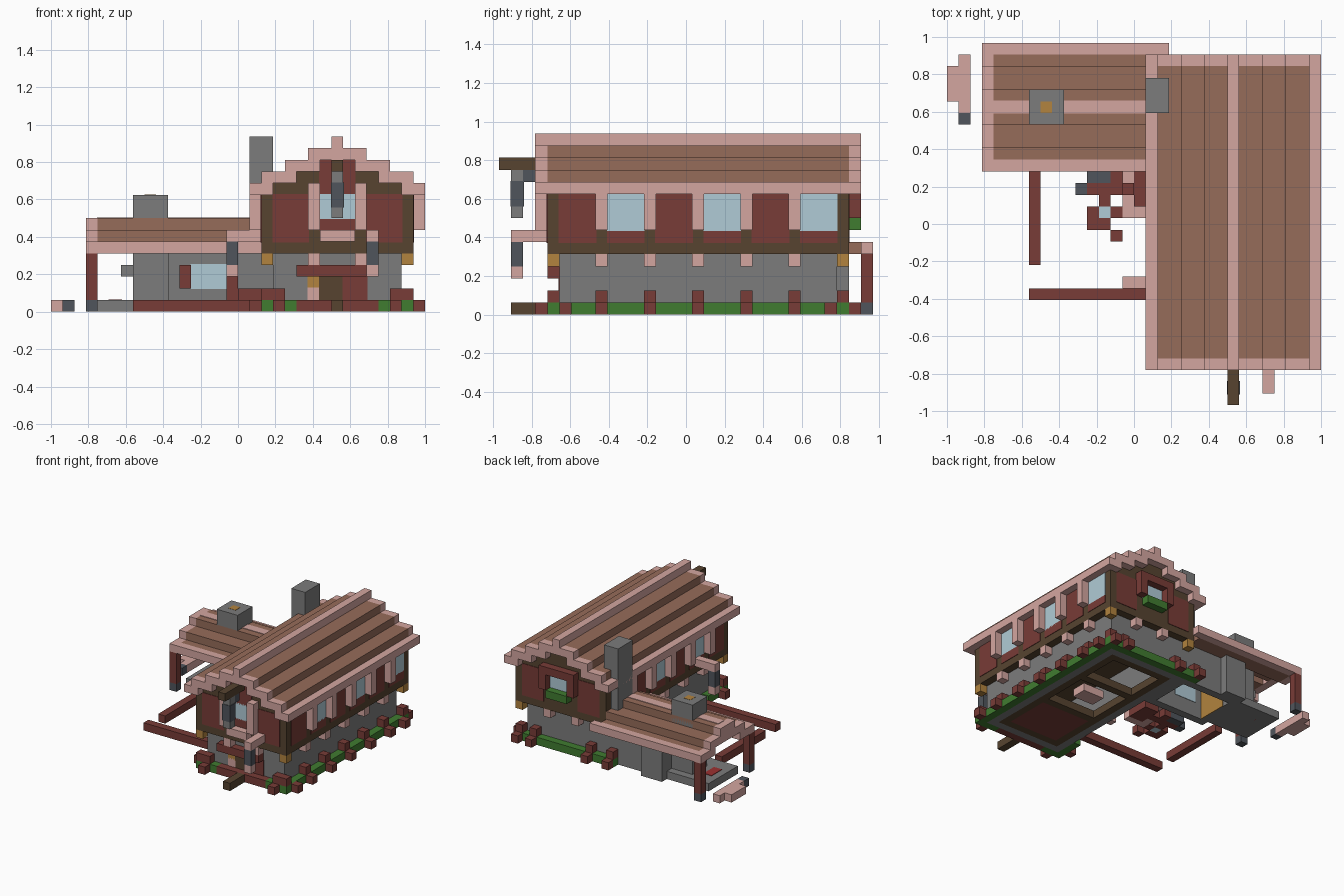
import bpy

# Remove the default cube only
if "Cube" in bpy.data.objects:
    bpy.data.objects.remove(bpy.data.objects["Cube"])

UNIT = 1 / 16          # edge of one building block
PROUD = 0.004          # how far a painted panel stands out


def material(name, hexcode):
    """Flat colour from an sRGB hex code."""
    rgb = [c / 255 for c in bytes.fromhex(hexcode)]
    lin = [c / 12.92 if c < 0.04 else ((c + 0.055) / 1.055) ** 2.4 for c in rgb]
    mat = bpy.data.materials.new(name)
    mat.use_nodes = True
    mat.diffuse_color = (*lin, 1)
    mat.node_tree.nodes["Principled BSDF"].inputs["Base Color"].default_value = (*lin, 1)
    return mat


PINK = material("pale_pink_timber", "d4a6a0")
ROOF = material("brown_roof", "966c5a")
WOOD = material("dark_wood", "574430")
RED = material("dark_red", "783c37")
STONE = material("grey_stone", "7c7c7c")
SLATE = material("dark_slate", "50555c")
GREEN = material("leaf_green", "407c30")
AMBER = material("amber", "b2833e")
GLASS = material("pale_blue_glass", "b0cbd6")
COAL = material("hot_red", "9c3030")


def box(name, mat, x, y, z, proud=0.0):
    """Box from block coordinates; a single number means one block."""
    spans = [s if isinstance(s, tuple) else (s, s + 1) for s in (x, y, z)]
    origin = (-1, -31 / 32, 0)
    lo = [o + s[0] * UNIT - proud for o, s in zip(origin, spans)]
    hi = [o + s[1] * UNIT + proud for o, s in zip(origin, spans)]
    lo[2] = max(lo[2], 0)
    verts = [(a, b, c) for a in (lo[0], hi[0]) for b in (lo[1], hi[1]) for c in (lo[2], hi[2])]
    faces = [(0, 1, 3, 2), (4, 6, 7, 5), (0, 4, 5, 1), (2, 3, 7, 6), (0, 2, 6, 4), (1, 5, 7, 3)]
    mesh = bpy.data.meshes.new(name)
    mesh.from_pydata(verts, [], faces)
    mesh.materials.append(mat)
    obj = bpy.data.objects.new(name, mesh)
    bpy.context.collection.objects.link(obj)


def panel(name, mat, x, y, z):
    box(name, mat, x, y, z, PROUD)


def flip(x):
    """Mirror a block span across the main ridge."""
    lo, hi = x if isinstance(x, tuple) else (x, x + 1)
    return (49 - hi, 49 - lo)


def both(make, name, mat, x, y, z):
    make("left_" + name, mat, x, y, z)
    make("right_" + name, mat, flip(x), y, z)


def ring(name, mat, x, y, z):
    """Four walls, one block thick."""
    (a, b), (c, d) = x, y
    box(name + "_left", mat, a, y, z)
    box(name + "_right", mat, b - 1, y, z)
    box(name + "_front", mat, (a + 1, b - 1), c, z)
    box(name + "_back", mat, (a + 1, b - 1), d - 1, z)


# Main house shell and floors
ring("ground_wall", STONE, (19, 30), (5, 28), (0, 5))
ring("upper_wall", WOOD, (18, 31), (4, 29), (5, 10))
box("upper_floor", WOOD, (19, 30), (5, 28), 5)
ring("floor_frame", WOOD, (20, 29), (6, 27), 0)
box("floor_rug", RED, (21, 28), (7, 13), 0)
for y in (13, 20):
    box("floor_beam", WOOD, (21, 28), y, 0)
box("table", PINK, (22, 25), (15, 17), 1)

# Main roof: stepped strips with pale trim at both ends
for level, x in ((10, (17, 19)), (11, (18, 21)), (12, (20, 23))):
    both(box, "roof_step", PINK if level == 10 else ROOF, x, (4, 29), level)
    for y in (3, 29):
        both(box, "roof_trim", PINK, x, y, level)
box("roof_top_step", ROOF, (22, 27), (4, 29), 13)
for y in (3, 29):
    box("roof_top_trim", PINK, (22, 27), y, 13)
box("roof_ridge", PINK, 24, (3, 30), 14)

# Gables at both ends
for y in (4, 28):
    for level, x in ((10, (19, 30)), (11, (21, 28)), (12, (23, 26))):
        box("gable_wall", WOOD, x, y, level)
    both(panel, "gable_panel", RED, (19, 22), y, (6, 10))

# Side walls: panels, windows, posts and brackets
for n in range(3):
    y = 5 + 8 * n
    both(panel, "side_panel", RED, 18, (y, y + 3), (6, 10))
    both(panel, "side_window", GLASS, 18, (y + 4, y + 7), (7, 10))
    both(panel, "window_apron", RED, 18, (y + 4, y + 7), 6)
for y in range(8, 25, 4):
    both(box, "wall_post", PINK, 17, y, (7, 10))
    both(box, "wall_bracket", PINK, 18, y, 4)
for y in (4, 28):
    both(box, "corner_lamp", AMBER, 18, y, 4)
    both(box, "gable_bracket", PINK, 22, y, 4)

# Front gable window and beam with hanging lantern
panel("front_window", GLASS, (23, 26), 4, (8, 10))
panel("front_window_apron", RED, (23, 26), 4, 7)
panel("front_window_head", RED, (23, 26), 4, (10, 13))
box("front_window_sill", PINK, (23, 26), 3, 6)
both(box, "front_window_post", PINK, 22, 3, (7, 11))
box("lantern_beam", WOOD, 24, (0, 4), 12)
box("lantern_chain", STONE, 24, 1, (8, 12))
panel("lantern_glass", SLATE, 24, 1, (9, 11))
box("lantern_brace", SLATE, 24, 2, 11)

# Back gable window with frame and planter
panel("back_window", GLASS, (23, 26), 28, (8, 10))
both(box, "back_window_jamb", RED, 22, 29, (8, 10))
box("back_window_head", RED, (22, 27), 29, 10)
box("back_planter", GREEN, (23, 26), 29, 7)

# Arm lanterns on the front and left side
box("front_lantern_arm", PINK, 27, (1, 4), 6)
box("front_lantern", SLATE, 27, 1, (4, 6))
box("front_lantern_foot", PINK, 27, 1, 3)
box("side_lantern_arm", PINK, (15, 18), 10, 6)
box("side_lantern", SLATE, 15, 10, (4, 6))
box("side_lantern_foot", PINK, 15, 10, 3)

# Front porch and door
box("porch_rail", RED, (21, 27), 4, 3)
box("porch_step", RED, (21, 28), 4, 0)
panel("porch_panel", RED, (25, 27), 5, (1, 3))
panel("front_door", WOOD, (23, 25), 5, (1, 3))
panel("door_stand", PINK, 22, 5, 1)
panel("door_lamp", AMBER, 22, 5, 2)
box("front_path", WOOD, 24, (1, 4), 0)

# Hedges and flowers around the base
box("right_hedge", GREEN, 30, (4, 29), 0)
box("left_hedge", GREEN, 18, (4, 8), 0)
box("back_hedge", GREEN, (17, 30), 28, 0)
both(box, "front_hedge", GREEN, (19, 21), 4, 0)
for y in (4, 8, 12, 16, 20, 24, 28):
    box("right_flower", RED, 30, y, 1)
for y in (5, 8, 12, 16, 20, 24, 27):
    box("right_flower_low", RED, 31, y, 0)
for x in (17, 20, 28, 30):
    box("back_flower", RED, x, 28, 1)
    box("back_flower_low", RED, x, 29, 0)
both(box, "front_flower", RED, (18, 20), 4, 1)
both(box, "front_flower_low", RED, 19, 3, 0)
box("left_flower", RED, 17, 5, 0)

# Side wing walls, window and inner door
ring("wing_wall", STONE, (10, 19), (21, 28), (0, 5))
box("wing_gable", STONE, 10, (22, 29), 5)
box("wing_buttress", STONE, (10, 13), 28, (0, 5))
panel("wing_window", GLASS, (12, 15), 21, (2, 4))
box("wing_shutter", RED, 11, 20, (2, 4))
box("wing_inner_door", AMBER, (11, 11.1), (22, 26), (0, 4))

# Side wing roof
for y in ((20, 21), (30, 31)):
    box("wing_eave", PINK, (3, 19), y, 5)
for y in ((21, 23), (28, 30)):
    box("wing_low_step", ROOF, (4, 18), y, 5)
for y in ((22, 25), (26, 29)):
    box("wing_mid_step", ROOF, (4, 18), y, 6)
box("wing_top_step", ROOF, (4, 18), (24, 27), 7)
panel("wing_ridge", PINK, (4, 18), 25, 7)
for level, y in ((5, (21, 23)), (5, (28, 30)), (6, (22, 29)), (7, (24, 27))):
    box("wing_end_trim", PINK, 3, y, level)

# Posts under the wing roof
for y in (20, 30):
    box("wing_post", RED, 3, y, (1, 5))
    box("wing_post_base", SLATE, 3, y, 0)

# Chimneys and open forge
box("main_chimney", STONE, (17, 19), (25, 28), (5, 15))
box("forge_chimney", STONE, (7, 10), (24, 27), (0, 10))
box("forge_chimney_glow", AMBER, 8, 25, (8, 10.03))
box("forge_slab", STONE, (4, 10), (22, 28), 0)
panel("forge_coals", COAL, (5, 6), (24, 26), 0)
box("forge_spout", STONE, 6, 25, 3)

# Yard fence beams and bench
box("long_yard_beam", RED, (7, 19), 9, 0)
box("short_yard_beam", RED, 7, (12, 21), 0)
box("bench_edge", PINK, 0, (26, 29), 0)
box("bench_seat", PINK, 1, (25, 30), 0)
box("bench_end", SLATE, 1, 24, 0)

# Work yard beside the side door
box("work_block", SLATE, (12, 14), 19, 0)
box("work_block_low", SLATE, 11, 18, 0)
box("work_crate", RED, (12, 15), 18, 0)
box("work_crate_back", RED, 14, 19, 0)
box("work_crate_front", RED, 13, 17, 0)
for x in (12, 14):
    box("water_side", RED, x, 16, 0)
box("water_tray", GLASS, 13, 16, 0)
box("water_front", RED, (12, 14), 15, 0)
box("work_stool", RED, 14, 14, 0)
box("side_step", RED, 15, 18, (0, 3))
box("side_step_top", PINK, 15, 19, 1)
box("side_hedge_flower", RED, (16, 18), (17, 20), (0, 2))
box("side_door_sill", PINK, (15, 18), 16, 0)
box("side_door_post", PINK, 15, 17, 0)
